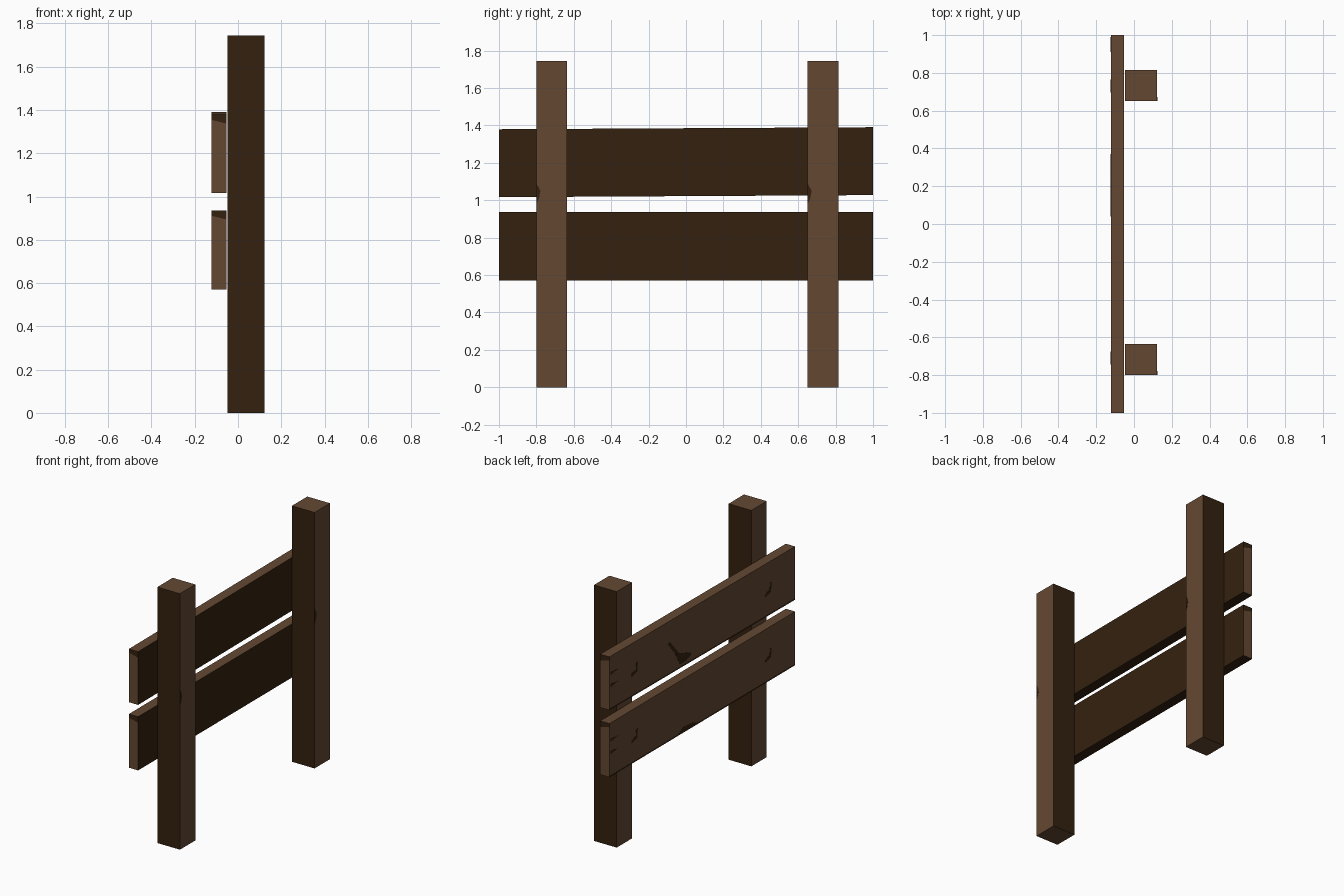
import bpy, bmesh
from mathutils import Vector

if "Cube" in bpy.data.objects:
    bpy.data.objects.remove(bpy.data.objects["Cube"])


def material(name, rgb):
    m = bpy.data.materials.new(name)
    m.diffuse_color = (*rgb, 1)
    m.use_nodes = True
    m.node_tree.nodes["Principled BSDF"].inputs["Base Color"].default_value = m.diffuse_color
    return m


MATS = [material("light_wood", (0.127, 0.065, 0.031)),
        material("dark_wood", (0.034, 0.0152, 0.005))]


def finish(bm, name):
    me = bpy.data.meshes.new(name)
    bm.to_mesh(me)
    bm.free()
    for m in MATS:
        me.materials.append(m)
    ob = bpy.data.objects.new(name, me)
    bpy.context.collection.objects.link(ob)
    return ob


def box(lo, hi):
    bm = bmesh.new()
    bmesh.ops.create_cube(bm, size=1)
    lo, hi = Vector(lo), Vector(hi)
    for v in bm.verts:
        v.co = [l + (c + 0.5) * (h - l) for l, c, h in zip(lo, v.co, hi)]
    return bm


def cut(bm, co, no):
    bmesh.ops.bisect_plane(bm, geom=bm.verts[:] + bm.edges[:] + bm.faces[:],
                           plane_co=co, plane_no=no)
    bm.normal_update()


def mark(name, x, side, pts, slope=0.0):
    """Thin dark plate on an x-facing surface, outline given as (y, z)."""
    bm = bmesh.new()
    f = bm.faces.new([bm.verts.new((x, y, z + slope * y)) for y, z in pts])
    ext = bmesh.ops.extrude_face_region(bm, geom=[f])["geom"]
    for v in ext:
        if isinstance(v, bmesh.types.BMVert):
            v.co.x += side * 0.002
    bmesh.ops.recalc_face_normals(bm, faces=bm.faces[:])
    for f in bm.faces:
        f.material_index = 1
    finish(bm, name)


# Square posts: dark on the y sides, light elsewhere
for label, y0, y1 in (("front", -0.80, -0.635), ("back", 0.65, 0.815)):
    bm = box((-0.048, y0, 0), (0.1225, y1, 1.745))
    bm.normal_update()
    for f in bm.faces:
        f.material_index = int(abs(f.normal.y) > 0.5)
    finish(bm, label + "_post")
    mark(label + "_post_chip", 0.1215, 1,
         [(y0, 0.98), (y0 + 0.014, 1.01), (y0 + 0.022, 1.05), (y0 + 0.006, 1.08), (y0, 1.09)])

# Planks: light outer face, ends and top; dark inner face and underside
XO, XI = -0.1225, -0.053
for label, z0, h, slope in (("lower", 0.57, 0.366, 0.0), ("upper", 1.022, 0.363, 0.0055)):
    bm = box((XO, -1, z0), (XI, 1, z0 + h))
    top = z0 + h
    cut(bm, (XO, 0, top - 0.025), (0.25, 0, 1))    # dark worn strip on the ends
    cut(bm, (XO, 0, z0 + 0.01), (0, 0, 1))         # dark lower edge
    for f in bm.faces:
        n, c = f.normal, f.calc_center_median()
        dark = (n.x > 0.5 or n.z < -0.5
                or (abs(n.y) > 0.5 and c.z > top - 0.03)
                or (n.x < -0.5 and c.z < z0 + 0.01))
        f.material_index = int(dark)
    for v in bm.verts:
        v.co.z += slope * v.co.y
    finish(bm, label + "_plank")

    # Hooked nail marks at both posts
    for i, y in enumerate((-0.71, 0.73)):
        zc = z0 + 0.5 * h
        mark(f"{label}_nail_mark_{i}", XO + 0.001, -1,
             [(y - 0.035, zc + 0.035), (y - 0.02, zc + 0.035), (y - 0.015, zc - 0.01),
              (y + 0.035, zc - 0.025), (y + 0.03, zc - 0.045), (y - 0.03, zc - 0.03)], slope)
    # Grain streaks near the back end
    for i, k in enumerate((0.45, 0.68)):
        z = z0 + k * h
        mark(f"{label}_grain_{i}", XO + 0.001, -1,
             [(0.99, z - 0.012), (0.91, z), (0.99, z + 0.012)], slope)

# Cracks on the outer faces
mark("upper_crack", XO + 0.001, -1,
     [(0.37, 1.24), (0.35, 1.245), (0.25, 1.13), (0.12, 1.085), (0.12, 1.07),
      (0.18, 1.05), (0.24, 1.05), (0.29, 1.14)])
mark("lower_crack", XO + 0.001, -1,
     [(0.26, 0.578), (0.20, 0.61), (0.12, 0.605), (0.04, 0.578)])
